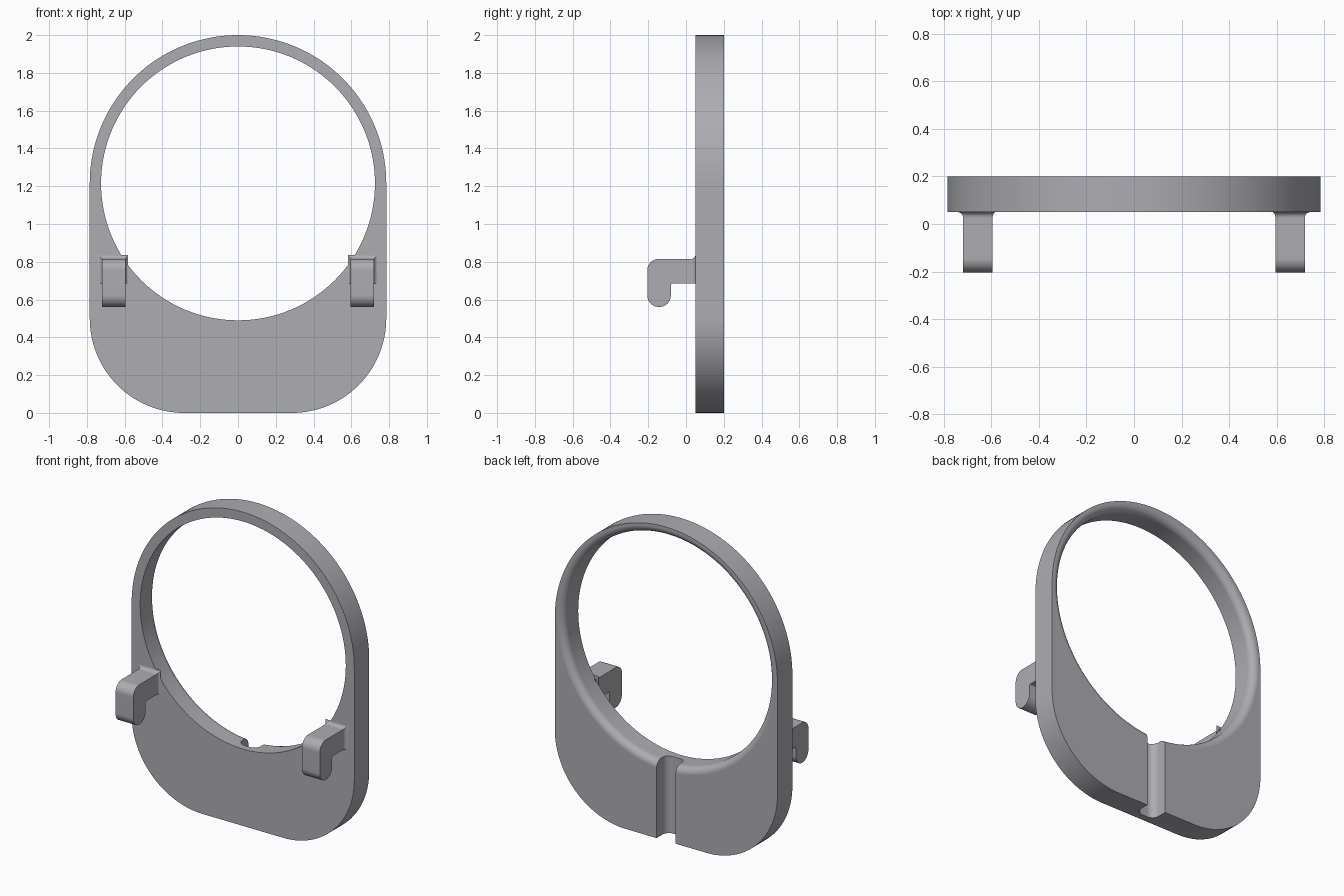
import bpy, bmesh, math
from mathutils import Vector

cube = bpy.data.objects.get("Cube")
if cube:
    bpy.data.objects.remove(cube, do_unlink=True)

grey = bpy.data.materials.new("warm grey")
grey.use_nodes = True
COLOR = (0.42, 0.412, 0.445, 1)
grey.diffuse_color = COLOR
grey.node_tree.nodes["Principled BSDF"].inputs["Base Color"].default_value = COLOR

HOLE_Z, HOLE_R, OUT_R = 1.215, 0.725, 0.785
FRONT, BACK = 0.05, 0.20


def arc(cx, cy, r, a0, a1, n):
    """Points on an arc, angles in degrees."""
    return [(cx + r * math.cos(math.radians(a0 + (a1 - a0) * i / n)),
             cy + r * math.sin(math.radians(a0 + (a1 - a0) * i / n))) for i in range(n + 1)]


def loft(name, rings):
    """Closed solid through a list of equally sized point rings."""
    bm = bmesh.new()
    vs = [[bm.verts.new(p) for p in ring] for ring in rings]
    n = len(rings[0])
    for a, b in zip(vs, vs[1:]):
        for i in range(n):
            bm.faces.new((a[i], a[(i + 1) % n], b[(i + 1) % n], b[i]))
    bm.faces.new(vs[0])
    bm.faces.new(vs[-1])
    bmesh.ops.recalc_face_normals(bm, faces=bm.faces[:])
    mesh = bpy.data.meshes.new(name)
    bm.to_mesh(mesh)
    bm.free()
    mesh.materials.append(grey)
    ob = bpy.data.objects.new(name, mesh)
    bpy.context.collection.objects.link(ob)
    return ob


def activate(ob):
    bpy.ops.object.select_all(action='DESELECT')
    ob.select_set(True)
    bpy.context.view_layer.objects.active = ob


def cut(ob, cutter):
    cutter.hide_render = True
    mod = ob.modifiers.new("cut", 'BOOLEAN')
    mod.operation, mod.solver, mod.object = 'DIFFERENCE', 'EXACT', cutter
    activate(ob)
    bpy.ops.object.modifier_apply(modifier=mod.name)
    bpy.data.objects.remove(cutter, do_unlink=True)


def smooth(ob):
    activate(ob)
    bpy.ops.object.shade_smooth_by_angle(angle=math.radians(30))
    mod = ob.modifiers.new("face weighted normals", 'WEIGHTED_NORMAL')
    mod.keep_sharp = True


# Plate: round top, straight sides, large rounded bottom corners
outline = (arc(0, HOLE_Z, OUT_R, 0, 180, 72)
           + arc(-0.285, 0.5, 0.5, 180, 270, 28)
           + arc(0.285, 0.5, 0.5, 270, 360, 28))
plate = loft("ring_plate", [[(x, y, z) for x, z in outline] for y in (FRONT, BACK)])

# Round opening, with its rear rim rounded over
FIL = 0.045
steps = [(FRONT - 0.1, HOLE_R)]
steps += [(BACK - FIL + FIL * math.sin(t), HOLE_R + FIL - FIL * math.cos(t))
          for t in [math.pi / 2 * i / 8 for i in range(9)]]
steps.append((BACK + 0.1, HOLE_R + FIL))
hole = loft("hole_cutter", [[(x, y, z) for x, z in arc(0, HOLE_Z, r, 0, 357.1875, 127)]
                            for y, r in steps])
cut(plate, hole)

# Vertical channel in the back, from the bottom edge up to the opening
W, DEEP, R = 0.067, BACK - 0.105, 0.045
channel = ([(W, BACK + 0.1)] + arc(W - R, DEEP + R, R, 0, -90, 8)
           + arc(-W + R, DEEP + R, R, -90, -180, 8) + [(-W, BACK + 0.1)])
cut(plate, loft("channel_cutter", [[(x, y, z) for x, y in channel] for z in (-0.1, 0.65)]))
smooth(plate)

# Side profile of a hook (y, z): arm going forward, rounded tip hanging down
hook = ([(FRONT + 0.01, 0.815)] + arc(-0.145, 0.755, 0.06, 90, 180, 8)
        + arc(-0.1425, 0.6225, 0.0625, 180, 360, 16)
        + arc(-0.07, 0.675, 0.01, 180, 90, 4) + [(FRONT + 0.01, 0.685)])

for side, sx in (("left", 1), ("right", -1)):
    ob = loft(side + "_hook", [[(sx * x, y, z) for y, z in hook] for x in (0.595, 0.72)])
    smooth(ob)
    # Small concave flare where the arm meets the plate
    F = 0.022
    rings = []
    for i in range(7):
        t = math.pi / 2 * i / 6
        o, y = F - F * math.sin(t), FRONT - F + F * math.cos(t)
        rings.append([(sx * (0.595 - o * 0.6), y, 0.685), (sx * (0.72 + o), y, 0.685),
                      (sx * (0.72 + o), y, 0.815 + o), (sx * (0.595 - o * 0.6), y, 0.815 + o)])
    smooth(loft(side + "_hook_root", rings))
